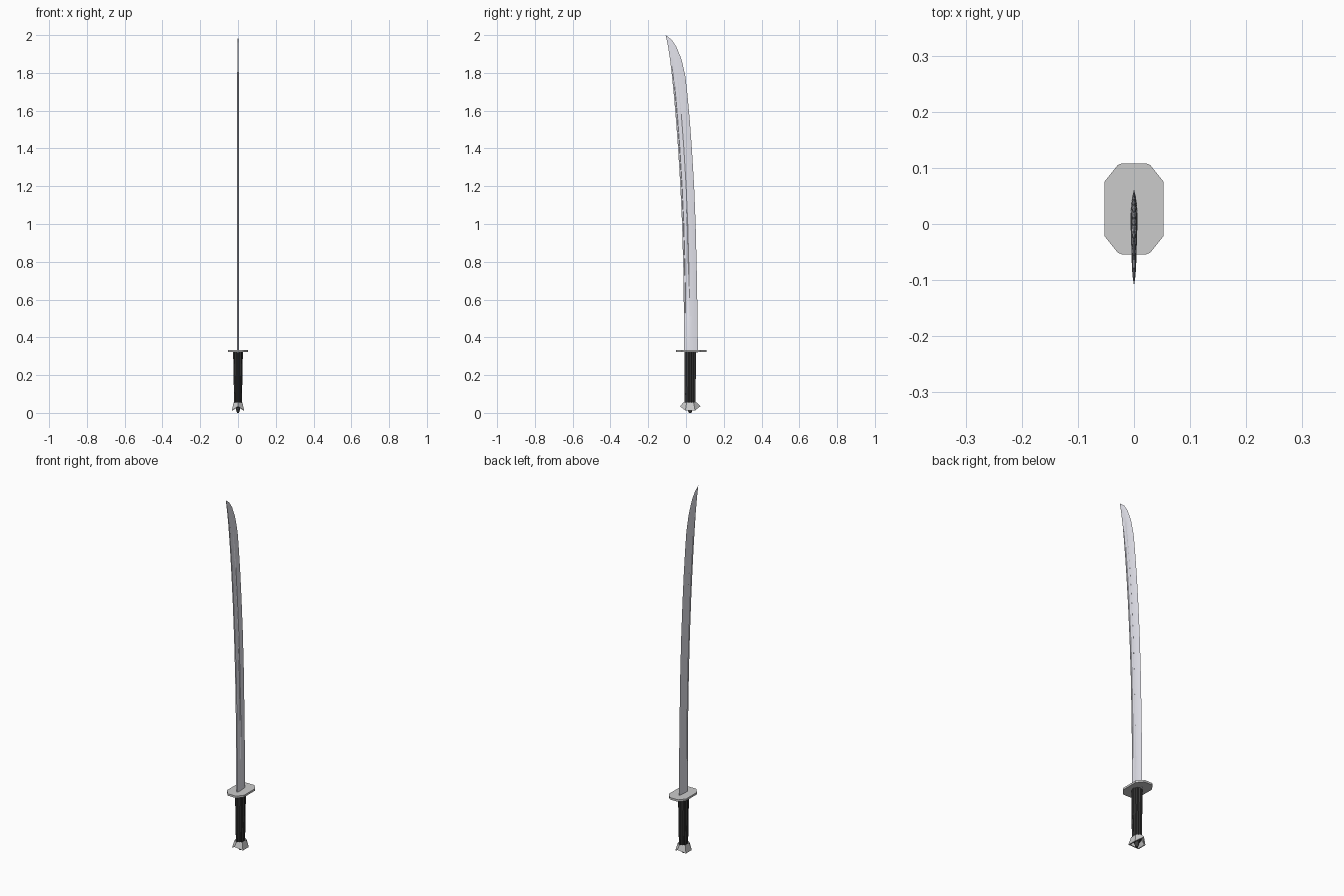
import bpy, bmesh, math

if "Cube" in bpy.data.objects:
    bpy.data.objects.remove(bpy.data.objects["Cube"])


def material(name, rgb):
    m = bpy.data.materials.new(name)
    m.diffuse_color = (*rgb, 1)
    m.use_nodes = True
    m.node_tree.nodes["Principled BSDF"].inputs["Base Color"].default_value = m.diffuse_color
    return m


def loft(name, rings, mat=None, smooth=None, closed=False):
    """Skin equal-length rings; cap the ends, or join last to first if closed."""
    bm = bmesh.new()
    vs = [[bm.verts.new(p) for p in r] for r in rings]
    n = len(rings[0])
    pairs = list(zip(vs, vs[1:])) + ([(vs[-1], vs[0])] if closed else [])
    for a, b in pairs:
        for i in range(n):
            j = (i + 1) % n
            bm.faces.new((a[i], a[j], b[j], b[i]))
    if not closed:
        bm.faces.new(vs[0][::-1])
        bm.faces.new(vs[-1])
    bmesh.ops.remove_doubles(bm, verts=bm.verts, dist=1e-5)
    bmesh.ops.recalc_face_normals(bm, faces=bm.faces)
    me = bpy.data.meshes.new(name)
    bm.to_mesh(me)
    bm.free()
    ob = bpy.data.objects.new(name, me)
    bpy.context.collection.objects.link(ob)
    if mat:
        me.materials.append(mat)
    if smooth:
        bpy.context.view_layer.objects.active = ob
        ob.select_set(True)
        bpy.ops.object.shade_smooth_by_angle(angle=math.radians(smooth))
        ob.select_set(False)
    return ob


steel = material("steel", (0.78, 0.78, 0.85))
black = material("black_grip", (0.045, 0.045, 0.045))

# Blade: curved, flat spine at -y, sharp edge at +y, groove along each side
# (z, spine y, edge y, half thickness, groove depth 0..1)
stations = [
    (0.32, -0.010, 0.063, 0.0062, 0), (0.505, -0.011, 0.061, 0.0061, 0),
    (0.515, -0.011, 0.061, 0.0061, 1), (0.75, -0.014, 0.057, 0.0060, 1),
    (1.00, -0.021, 0.051, 0.0057, 1), (1.20, -0.030, 0.043, 0.0054, 1),
    (1.40, -0.042, 0.031, 0.0050, 1), (1.55, -0.053, 0.020, 0.0047, 1),
    (1.68, -0.064, 0.008, 0.0044, 1), (1.78, -0.074, -0.003, 0.0041, 1),
    (1.86, -0.083, -0.021, 0.0037, 0.5), (1.88, -0.086, -0.027, 0.0035, 0),
    (1.94, -0.095, -0.052, 0.0028, 0), (1.975, -0.102, -0.076, 0.0018, 0),
    (2.00, -0.108, -0.107, 0.0003, 0),
]


def blade_ring(z, y0, y1, h, g):
    half = [(0, 0.6), (0.10, 1), (0.13, 1 - 0.4 * g), (0.25, 1 - 0.5 * g),
            (0.38, 1 - 0.4 * g), (0.42, 1), (0.62, 0.88), (0.82, 0.5)]
    pts = [(h * w, y0 + t * (y1 - y0), z) for t, w in half]
    return pts + [(0, y1, z)] + [(-x, y, zz) for x, y, zz in reversed(pts)]


loft("blade", [blade_ring(*s) for s in stations], steel, 25)

# Guard: long octagonal plate
oct_pts = [(0.022, 0.108), (0.029, 0.105), (0.053, 0.075), (0.053, -0.021),
           (0.029, -0.051), (0.022, -0.054)]
outline = oct_pts + [(-x, y) for x, y in reversed(oct_pts)]
loft("guard", [[(x, y, z) for x, y in outline] for z in (0.323, 0.334)])

# Grip: oval with lengthwise grooves, ending in a small tang nub below
CY = 0.022


def grip_ring(z, rx, ry, groove=0.86):
    return [(rx * (groove if i % 3 == 0 else 1) * math.cos(a),
             CY + ry * (groove if i % 3 == 0 else 1) * math.sin(a), z)
            for i in range(24) for a in [math.tau * (i + 1.5) / 24]]


loft("grip", [grip_ring(0.325, 0.026, 0.030), grip_ring(0.20, 0.024, 0.030),
              grip_ring(0.04, 0.020, 0.029), grip_ring(0.028, 0.014, 0.018)],
     black)
loft("tang_nub", [grip_ring(0.035, 0.012, 0.014, 1), grip_ring(0.010, 0.009, 0.011, 1),
                  grip_ring(0.0, 0.005, 0.006, 1)], black)

# Pommel: flared six-sided cap, open below, sides dropping lower than the ends


def hexagon(sx, sy, ey, z_side, z_end):
    return [(sx, CY - sy, z_side), (sx, CY + sy, z_side), (0, CY + ey, z_end),
            (-sx, CY + sy, z_side), (-sx, CY - sy, z_side), (0, CY - ey, z_end)]


loft("pommel", [hexagon(0.023, 0.018, 0.036, 0.055, 0.055),
                hexagon(0.033, 0.026, 0.054, 0.013, 0.035),
                hexagon(0.028, 0.022, 0.046, 0.013, 0.033),
                hexagon(0.014, 0.012, 0.024, 0.042, 0.042)], closed=True)
